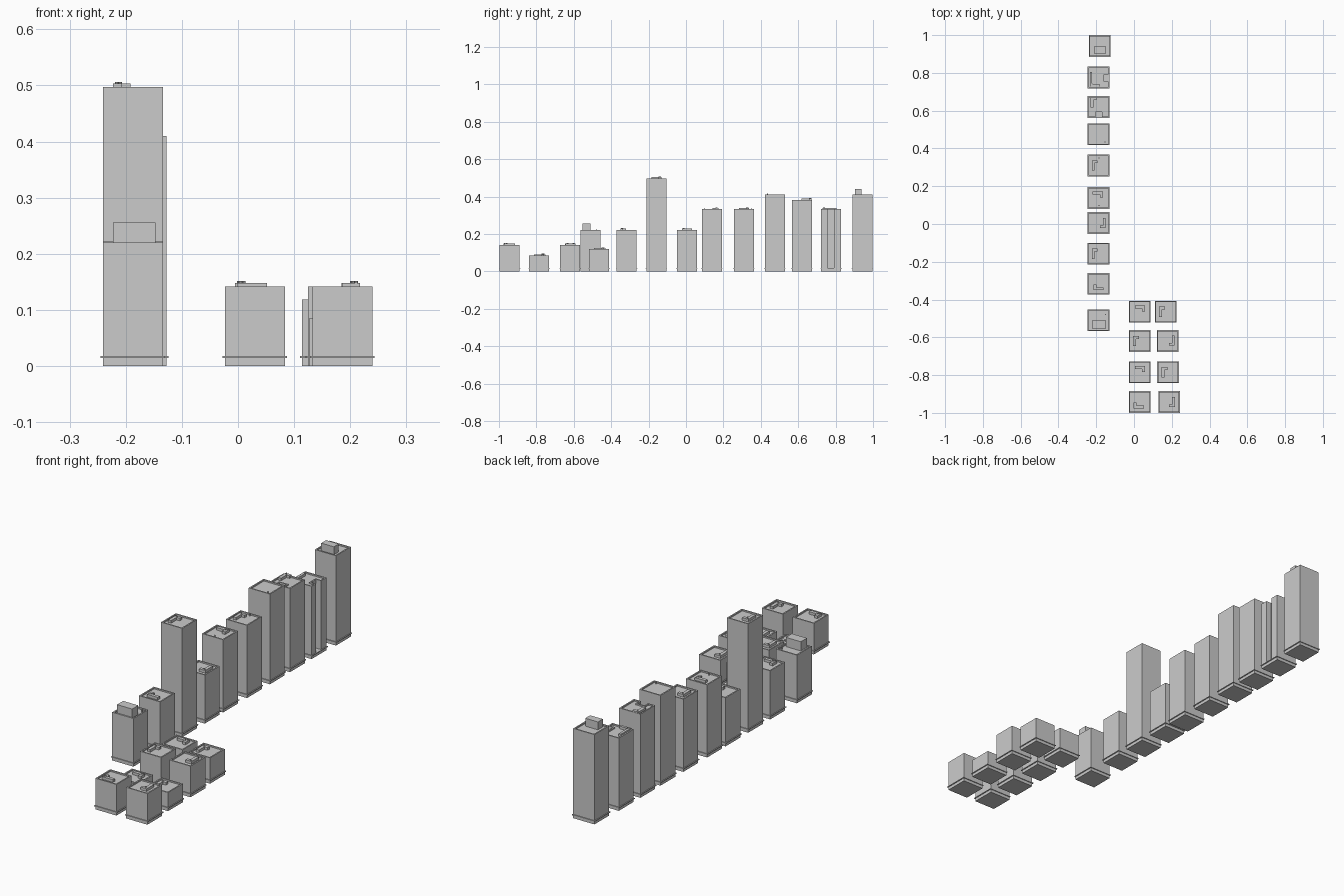
import bpy, bmesh
from math import radians
from mathutils import Matrix, Vector

cube = bpy.data.objects.get("Cube")
if cube:
    bpy.data.objects.remove(cube, do_unlink=True)

HALF = 0.0535      # half width of a tower
LIP = 0.004        # plinth lip overhang
LIP_Z = 0.014
LIP_H = 0.0035
PARAPET = 0.006


def add_box(bm, lo, hi):
    lo, hi = Vector(lo), Vector(hi)
    size = hi - lo
    mat = Matrix.Translation((lo + hi) / 2) @ Matrix.Diagonal((*size, 1))
    bmesh.ops.create_cube(bm, size=1, matrix=mat)


def extrude_outline(bm, points, z0, z1):
    """Solid prism from a flat outline; returns its top face."""
    face = bm.faces.new([bm.verts.new((x, y, z0)) for x, y in points])
    geom = bmesh.ops.extrude_face_region(bm, geom=[face], use_keep_orig=True)["geom"]
    top = [g for g in geom if isinstance(g, bmesh.types.BMFace)][0]
    bmesh.ops.translate(bm, vec=(0, 0, z1 - z0), verts=top.verts[:])
    return top


def finish(bm, name, location):
    bmesh.ops.recalc_face_normals(bm, faces=bm.faces[:])
    mesh = bpy.data.meshes.new(name)
    bm.to_mesh(mesh)
    bm.free()
    obj = bpy.data.objects.new(name, mesh)
    obj.location = location
    bpy.context.collection.objects.link(obj)
    return obj


def tower(name, x, y, height, notch=None):
    """Square tower with plinth, lip and parapet; notch = (side, centre, width, depth)."""
    h = HALF
    outline = [(-h, -h), (h, -h), (h, h), (-h, h)]
    if notch:
        side, c, w, d = notch
        a, b = c - w / 2, c + w / 2
        if side == "front":
            outline[1:1] = [(a, -h), (a, d - h), (b, d - h), (b, -h)]
        else:
            outline[2:2] = [(h, a), (h - d, a), (h - d, b), (h, b)]
    bm = bmesh.new()
    top = extrude_outline(bm, outline, LIP_Z + LIP_H, height)
    bm.normal_update()
    bmesh.ops.inset_region(bm, faces=[top], thickness=PARAPET, use_even_offset=True)
    roof = bmesh.ops.extrude_face_region(bm, geom=[top])["geom"]
    verts = [g for g in roof if isinstance(g, bmesh.types.BMVert)]
    bmesh.ops.translate(bm, vec=(0, 0, -PARAPET), verts=verts)
    if top.is_valid:
        bmesh.ops.delete(bm, geom=[top], context="FACES_ONLY")
    finish(bm, name, (x, y, 0))

    # Plinth and its projecting lip
    bm = bmesh.new()
    add_box(bm, (-h, -h, 0), (h, h, LIP_Z))
    add_box(bm, (-h - LIP, -h - LIP, LIP_Z), (h + LIP, h + LIP, LIP_Z + LIP_H))
    finish(bm, name + "_plinth", (x, y, 0))


def vent(bm, x, y, z):
    bmesh.ops.create_cone(bm, cap_ends=True, segments=8, radius1=0.003, radius2=0.003,
                          depth=0.009, matrix=Matrix.Translation((x, y, z)))


def roof_duct(name, x, y, height, turn, long=0.054, short=0.031, arm=0.015):
    """L-shaped duct with two vents, centred at x, y and turned in quarter steps."""
    l, r = -short / 2, short / 2
    b, t = -long / 2, long / 2
    bm = bmesh.new()
    extrude_outline(bm, [(l, b), (l + arm, b), (l + arm, t - arm),
                         (r, t - arm), (r, t), (l, t)], 0, 0.012)
    vent(bm, l + 0.007, t - 0.005, 0.0105)
    vent(bm, l + 0.013, t - 0.012, 0.0105)
    obj = finish(bm, name, (x, y, height - PARAPET))
    obj.rotation_euler.z = radians(90 * turn)


def roof_vent(name, x, y, height):
    bm = bmesh.new()
    vent(bm, 0, 0, 0.0045)
    finish(bm, name, (x, y, height - PARAPET))


def penthouse(name, x, y, width, depth, z0, z1):
    bm = bmesh.new()
    add_box(bm, (-width / 2, -depth / 2, z0 - PARAPET), (width / 2, depth / 2, z1))
    finish(bm, name, (x, y, 0))


# Long row of towers: y, height, duct turn, duct offset
ROW_X = -0.1875
row = [
    (0.62, 0.382, 0, (-0.027, 0.045 - 0.02)),
    (0.31, 0.332, 0, (-0.02, 0.0)),
    (0.138, 0.332, -1, (-0.004, 0.019)),
    (0.005, 0.222, 2, (0.022, 0.0)),
    (-0.158, 0.497, 0, (-0.02, 0.0)),
    (-0.317, 0.222, 1, (0.0, -0.018)),
]
for i, (y, height, turn, (dx, dy)) in enumerate(row):
    notch = ("front", 0.0, 0.035, 0.026) if i == 0 else None
    tower(f"row_tower_{i + 1}", ROW_X, y, height, notch)
    roof_duct(f"row_duct_{i + 1}", ROW_X + dx, y + dy, height, turn)

# Tower with a side slot and a larger duct
tower("slotted_tower", ROW_X, 0.776, 0.332, ("right", -0.003, 0.035, 0.026))
roof_duct("slotted_duct", ROW_X - 0.021, 0.766, 0.332, 1, 0.05, 0.075, 0.012)

# Plain tower and towers with rooftop penthouses
tower("plain_tower", ROW_X, 0.475, 0.412)
tower("end_tower", -0.181, 0.9425, 0.41)
penthouse("end_penthouse", -0.18, 0.921, 0.064, 0.035, 0.41, 0.44)
tower("corner_tower", ROW_X, -0.51, 0.22)
penthouse("corner_penthouse", -0.185, -0.532, 0.076, 0.044, 0.22, 0.256)

# Loose roof vents
for i, (x, y, height) in enumerate([(-0.153, 0.435, 0.412), (-0.185, 0.35, 0.332),
                                    (-0.185, 0.098, 0.332), (-0.15, -0.478, 0.22)]):
    roof_vent(f"roof_vent_{i + 1}", x, y, height)

# Low blocks, two per line: y, height, (x, turn, dx, dy) each
blocks = [
    (-0.9425, 0.142, (0.03, 1, -0.005, -0.019), (0.186, 2, 0.016, 0.0)),
    (-0.785, 0.085, (0.03, -1, 0.001, 0.017), (0.18, 0, -0.018, 0.0)),
    (-0.62, 0.142, (0.03, 0, -0.02, 0.0), (0.178, 2, 0.022, 0.003)),
    (-0.465, 0.118, (0.03, -1, 0.001, 0.018), (0.168, 0, -0.02, 0.0)),
]
for i, (y, height, *pair) in enumerate(blocks):
    for side, (x, turn, dx, dy) in zip(("right", "left"), pair):
        tower(f"low_block_{side}_{i + 1}", x, y, height)
        roof_duct(f"low_duct_{side}_{i + 1}", x + dx, y + dy, height, turn)
